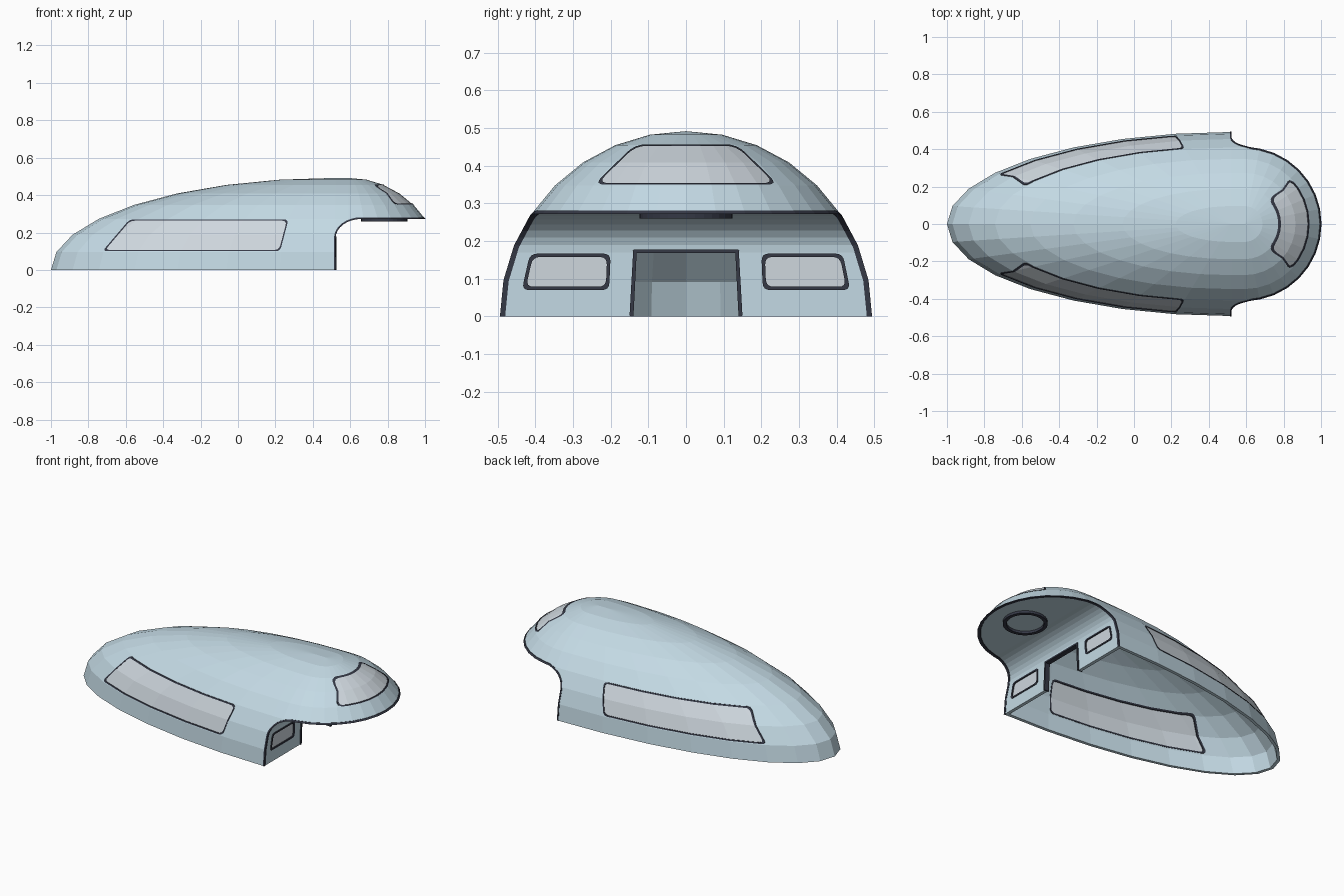
import bpy, bmesh
from math import sin, cos, pi, radians
from mathutils import Vector

if "Cube" in bpy.data.objects:
    bpy.data.objects.remove(bpy.data.objects["Cube"])

R, XL, LEN = 0.492, 0.52, 1.52          # dome radius, tail centre, tail length
XR = 1 - R * cos(radians(33.75))        # centre of the round front end
STEP = pi / 16


def material(name, rgb):
    m = bpy.data.materials.new(name)
    m.diffuse_color = (*rgb, 1)
    m.use_nodes = True
    m.node_tree.nodes["Principled BSDF"].inputs["Base Color"].default_value = m.diffuse_color
    return m


BODY = material("pale_blue", (0.55, 0.70, 0.78))
GLASS = material("glass", (0.62, 0.68, 0.73))
DARK = material("dark_trim", (0.035, 0.04, 0.06))


def to_object(name, bm):
    bmesh.ops.recalc_face_normals(bm, faces=bm.faces)
    me = bpy.data.meshes.new(name)
    bm.to_mesh(me)
    bm.free()
    ob = bpy.data.objects.new(name, me)
    bpy.context.collection.objects.link(ob)
    return ob


def prism(name, pts, axis, lo, hi):
    """Extrude a 2D outline along an axis."""
    place = {'x': lambda u, v, w: (w, u, v),
             'y': lambda u, v, w: (u, w, v),
             'z': lambda u, v, w: (u, v, w)}[axis]
    bm = bmesh.new()
    a = [bm.verts.new(place(u, v, lo)) for u, v in pts]
    b = [bm.verts.new(place(u, v, hi)) for u, v in pts]
    bm.faces.new(a)
    bm.faces.new(b[::-1])
    n = len(pts)
    for i in range(n):
        bm.faces.new((a[i], b[i], b[(i + 1) % n], a[(i + 1) % n]))
    return to_object(name, bm)


def dome(name, d, base=0.0):
    """Closed faceted teardrop dome, inset by d; base < 0 extends it downwards."""
    bm = bmesh.new()
    r = R - d
    lons = [(i, XR, r) for i in range(-8, 9)] + [(i, XL, LEN - d) for i in range(8, 25)]
    levels = [(cos(k * STEP), r * sin(k * STEP)) for k in range(8)] + [(0, r)]
    if base < 0:
        levels.insert(0, (1, base))
    rings = [[bm.verts.new((cx + a * c * cos(i * STEP), r * c * sin(i * STEP), z))
              for i, cx, a in lons] for c, z in levels]
    n = len(lons)
    bm.faces.new(rings[0])
    for lower, upper in zip(rings, rings[1:]):
        for j in range(n):
            k = (j + 1) % n
            bm.faces.new((lower[j], lower[k], upper[k], upper[j]))
    bmesh.ops.remove_doubles(bm, verts=bm.verts, dist=1e-5)
    return to_object(name, bm)


def combine(ob, tool, op='DIFFERENCE'):
    """Apply a boolean and discard the tool."""
    mod = ob.modifiers.new("bool", 'BOOLEAN')
    mod.operation, mod.object, mod.solver = op, tool, 'EXACT'
    dg = bpy.context.evaluated_depsgraph_get()
    me = bpy.data.meshes.new_from_object(ob.evaluated_get(dg))
    ob.modifiers.clear()
    ob.data = me
    bpy.data.objects.remove(tool)
    return ob


def paint(ob, mat):
    ob.data.materials.clear()
    ob.data.materials.append(mat)
    return ob


def outline(corners, inset=0.0, r=0.02, n=4):
    """Inset a convex counter-clockwise polygon and round its corners."""
    p = [Vector(c) for c in corners]
    m = len(p)
    out = []
    for i in range(m):
        e0 = (p[i] - p[i - 1]).normalized()
        e1 = (p[(i + 1) % m] - p[i]).normalized()
        n0, n1 = Vector((-e0.y, e0.x)), Vector((-e1.y, e1.x))
        c = p[i] + (n0 + n1) * (inset / (1 + n0.dot(n1)))
        for k in range(n + 1):
            t = k / n
            q = (c - e0 * r) * (1 - t) ** 2 + c * 2 * t * (1 - t) + (c + e1 * r) * t ** 2
            out.append(tuple(q))
    return out


def step_profile(d):
    """Rear wall, curved cove and overhang underside, offset inwards by d."""
    arc = [(0.66 - (0.14 + d) * cos(t * pi / 16), 0.17 + (0.1045 + d) * sin(t * pi / 16))
           for t in range(9)]
    return [(XL - d, -0.2)] + arc + [(1.3, 0.2745 + d), (1.3, -0.2)]


def step(d):
    return prism("step_cutter", step_profile(d), 'y', -1, 1)


# Hollow hull with the stepped end
cavity = combine(dome("cavity", 0.02, -0.1), step(0.02))
hull = combine(dome("hull", 0), step(0))
combine(hull, cavity)

# Window outlines
side_win = [(-0.725, 0.10), (0.225, 0.10), (0.27, 0.27), (-0.58, 0.27)]
nose_win = [(-0.245, 0.35), (0.245, 0.35), (0.135, 0.457), (-0.135, 0.457)]


def dome_window(name, pts, axis, lo, hi, r, w):
    """Opening, curved pane and thin frame following the dome."""
    combine(hull, prism("cut", outline(pts, 0, r), axis, lo, hi))
    pane = combine(dome(name + "_pane", 0.001), prism("t", outline(pts, w * 0.5, r), axis, lo, hi), 'INTERSECT')
    combine(pane, dome("t", 0.018, -0.1))
    frame = combine(dome(name + "_frame", -0.002), prism("t", outline(pts, 0, r), axis, lo, hi), 'INTERSECT')
    combine(frame, prism("t", outline(pts, w, r), axis, lo - 1, hi + 1))
    combine(frame, dome("t", 0.022, -0.1))
    paint(pane, GLASS)
    paint(frame, DARK)


dome_window("side_window", side_win, 'y', -1, 1, 0.025, 0.007)
dome_window("front_window", nose_win, 'x', 0.6, 1.2, 0.03, 0.004)

# Pair of windows in the end wall
for s, label in ((1, "left"), (-1, "right")):
    pts = [(0.204, 0.07), (0.436, 0.07), (0.414, 0.167), (0.2, 0.167)]
    pts = [(0.204, 0.07), (0.436, 0.07), (0.416, 0.167), (0.2, 0.167)] if s > 0 else \
        [(-y, z) for y, z in reversed(pts)]
    combine(hull, prism("cut", outline(pts), 'x', 0.45, 0.56))
    paint(prism(label + "_wall_pane", outline(pts, 0.004), 'x', 0.505, 0.517), GLASS)
    frame = prism(label + "_wall_frame", outline(pts), 'x', 0.497, 0.524)
    paint(combine(frame, prism("t", outline(pts, 0.009), 'x', 0.4, 0.6)), DARK)

# Doorway and its frame
combine(hull, prism("cut", [(-0.15, -0.05), (0.15, -0.05), (0.14, 0.177), (-0.14, 0.177)], 'x', 0.45, 0.56))
door = prism("door_frame", outline([(-0.15, 0), (0.15, 0), (0.14, 0.178), (-0.14, 0.178)], 0, 0.004, 2),
             'x', 0.495, 0.526)
combine(door, prism("t", [(-0.142, -0.05), (0.142, -0.05), (0.131, 0.168), (-0.131, 0.168)], 'x', 0.4, 0.6))
paint(door, DARK)

# Dark edging around the stepped end
trim = combine(dome("edge_trim", -0.002), step(-0.002))
combine(trim, dome("t", 0.012, -0.1))
combine(trim, prism("t", [(-2, -0.3)] + step_profile(0.007)[:-2] +
                    [(1.3, 0.2815), (1.3, 1), (-2, 1)], 'y', -1, 1))
paint(trim, DARK)


# Round hatch ring under the overhang
def circle(r):
    return [(0.782 + r * cos(k * pi / 16), r * sin(k * pi / 16)) for k in range(32)]


ring = prism("hatch_ring", circle(0.124), 'z', 0.26, 0.28)
paint(combine(ring, prism("t", circle(0.103), 'z', 0.2, 0.3)), DARK)
paint(hull, BODY)
